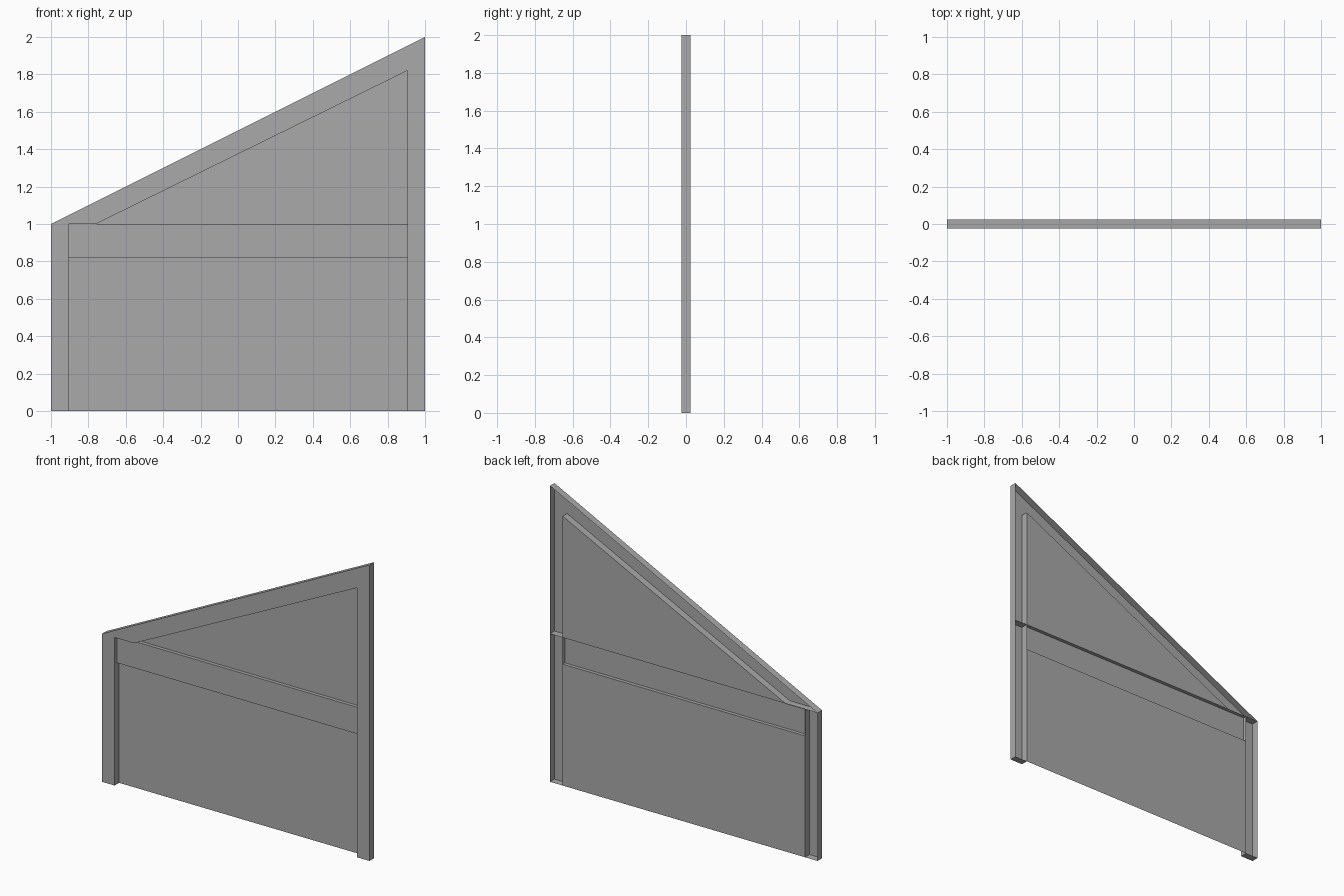
import bpy
import bmesh

if "Cube" in bpy.data.objects:
    bpy.data.objects.remove(bpy.data.objects["Cube"], do_unlink=True)

GREY = (0.4, 0.4, 0.4, 1.0)
paint = bpy.data.materials.new("plain grey")
paint.use_nodes = True
paint.diffuse_color = GREY
paint.node_tree.nodes["Principled BSDF"].inputs["Base Color"].default_value = GREY

FRONT, MIDDLE, BACK = -0.024, 0.0, 0.024
INNER = 0.906     # half width of the opening
RAIL = 0.82       # underside of the rail
EAVE = 1.0        # height of the low side
PEAK = 2.0        # height of the tall side
TOE = -0.76       # low end of the upper opening
TIP = 1.82        # high end of the upper opening


def shell(name, outline, y, walls=()):
    """Front sheet from an x-z outline (anticlockwise), with walls folded back
    along the listed outline edges; the back stays open."""
    bm = bmesh.new()
    near = [bm.verts.new((x, y, z)) for x, z in outline]
    bm.faces.new(near)
    if walls:
        far = [bm.verts.new((x, BACK, z)) for x, z in outline]
        for i in walls:
            j = (i + 1) % len(outline)
            bm.faces.new((near[j], near[i], far[i], far[j]))
        loose = [v for v in bm.verts if not v.link_faces]
        bmesh.ops.delete(bm, geom=loose, context='VERTS')
    mesh = bpy.data.meshes.new(name)
    bm.to_mesh(mesh)
    bm.free()
    mesh.materials.append(paint)
    obj = bpy.data.objects.new(name, mesh)
    bpy.context.collection.objects.link(obj)
    return obj


def rectangle(x0, x1, z0, z1):
    return [(x0, z0), (x1, z0), (x1, z1), (x0, z1)]


# Lower posts: bottom and both sides; the gable frame closes their tops
shell("right_post", rectangle(-1, -INNER, 0, EAVE), FRONT, (0, 1, 3))
shell("left_post", rectangle(INNER, 1, 0, EAVE), FRONT, (0, 1, 3))

# Gable frame: sloping top member with the upper part of the tall post
shell("gable_frame",
      [(-1, EAVE), (TOE, EAVE), (INNER, TIP), (INNER, EAVE), (1, EAVE), (1, PEAK)],
      FRONT, range(6))

# Rail set half way back, with a ledge along top and bottom
shell("rail",
      [(-INNER, RAIL), (INNER, RAIL), (INNER, EAVE), (TOE, EAVE), (-INNER, EAVE)],
      MIDDLE, (0, 2))

# Flat infill sheets along the back
shell("lower_panel", rectangle(-INNER, INNER, 0, RAIL), BACK)
shell("upper_panel", [(TOE, EAVE), (INNER, EAVE), (INNER, TIP)], BACK)
